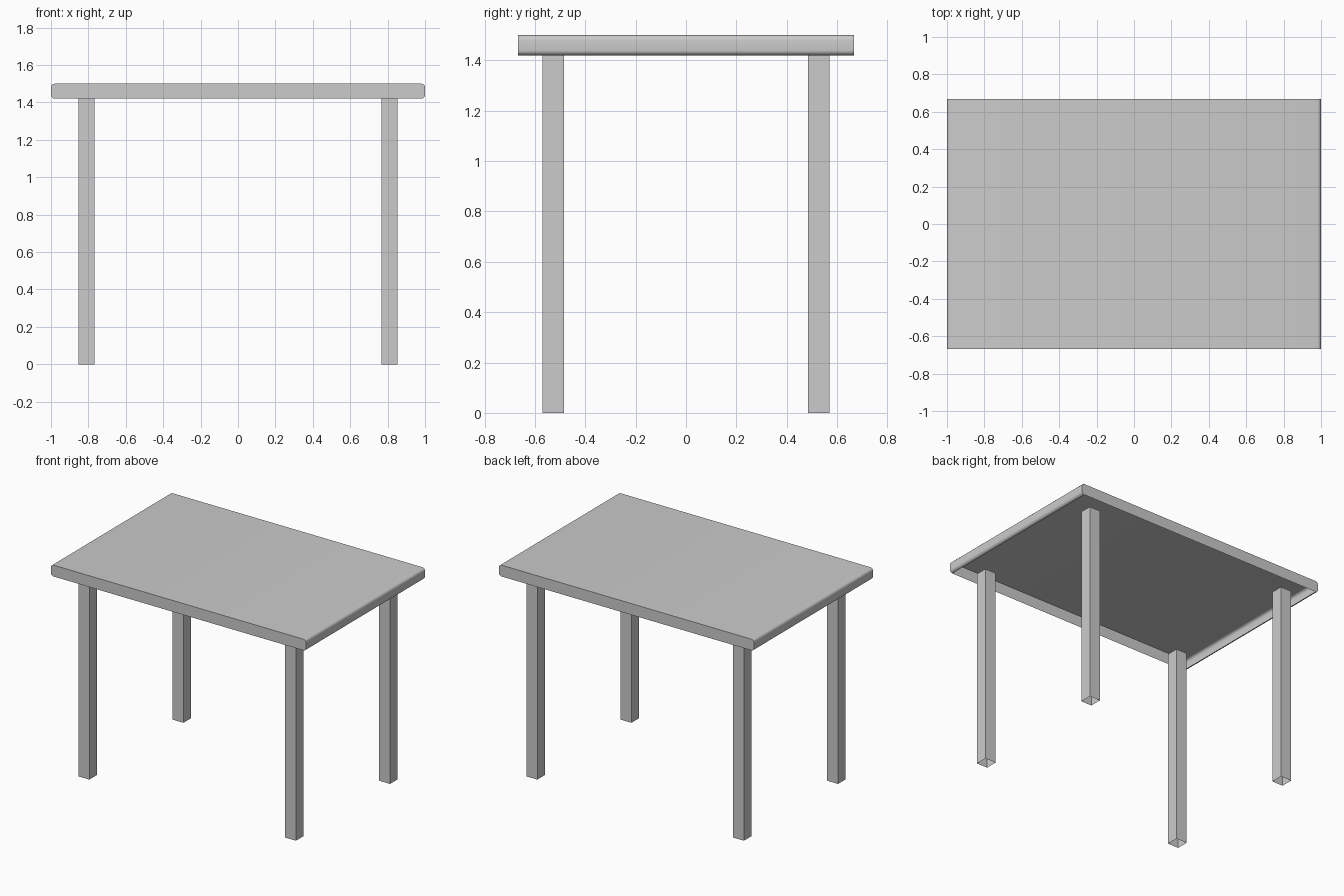
import bpy, bmesh, math

if "Cube" in bpy.data.objects:
    bpy.data.objects.remove(bpy.data.objects["Cube"])

HALF_X, HALF_Y = 1.0, 0.667
Z_LOW, Z_TOP = 1.42, 1.5
RADIUS = 0.02


def make_object(name, bm):
    mesh = bpy.data.meshes.new(name)
    bm.to_mesh(mesh)
    bm.free()
    obj = bpy.data.objects.new(name, mesh)
    bpy.context.collection.objects.link(obj)
    return obj


def box(x0, x1, y0, y1, z0, z1):
    bm = bmesh.new()
    bmesh.ops.create_cube(bm, size=1)
    for v in bm.verts:
        v.co.x = x1 if v.co.x > 0 else x0
        v.co.y = y1 if v.co.y > 0 else y0
        v.co.z = z1 if v.co.z > 0 else z0
    return bm


def drop_faces(bm, test):
    bm.normal_update()
    faces = [f for f in bm.faces if test(f)]
    bmesh.ops.delete(bm, geom=faces, context='FACES')


# Table top: short ends rounded, underside left open
bm = box(-HALF_X, HALF_X, -HALF_Y, HALF_Y, Z_LOW, Z_TOP)
end_edges = [e for e in bm.edges
             if abs(e.verts[0].co.y - e.verts[1].co.y) > 1]
bmesh.ops.bevel(bm, geom=end_edges, offset=RADIUS, segments=5,
                profile=0.5, affect='EDGES')
drop_faces(bm, lambda f: f.normal.z < -0.999)
top = make_object("table_top", bm)
bpy.context.view_layer.objects.active = top
top.select_set(True)
bpy.ops.object.shade_smooth_by_angle(angle=math.radians(30))
top.select_set(False)

# Four square legs, hollow and open at the ends
for side_x, x_name in ((-1, "left"), (1, "right")):
    for side_y, y_name in ((-1, "front"), (1, "back")):
        xs = sorted((side_x * 0.767, side_x * 0.853))
        ys = sorted((side_y * 0.484, side_y * 0.57))
        bm = box(*xs, *ys, 0, Z_LOW)
        drop_faces(bm, lambda f: abs(f.normal.z) > 0.9)
        make_object(f"{y_name}_{x_name}_leg", bm)
